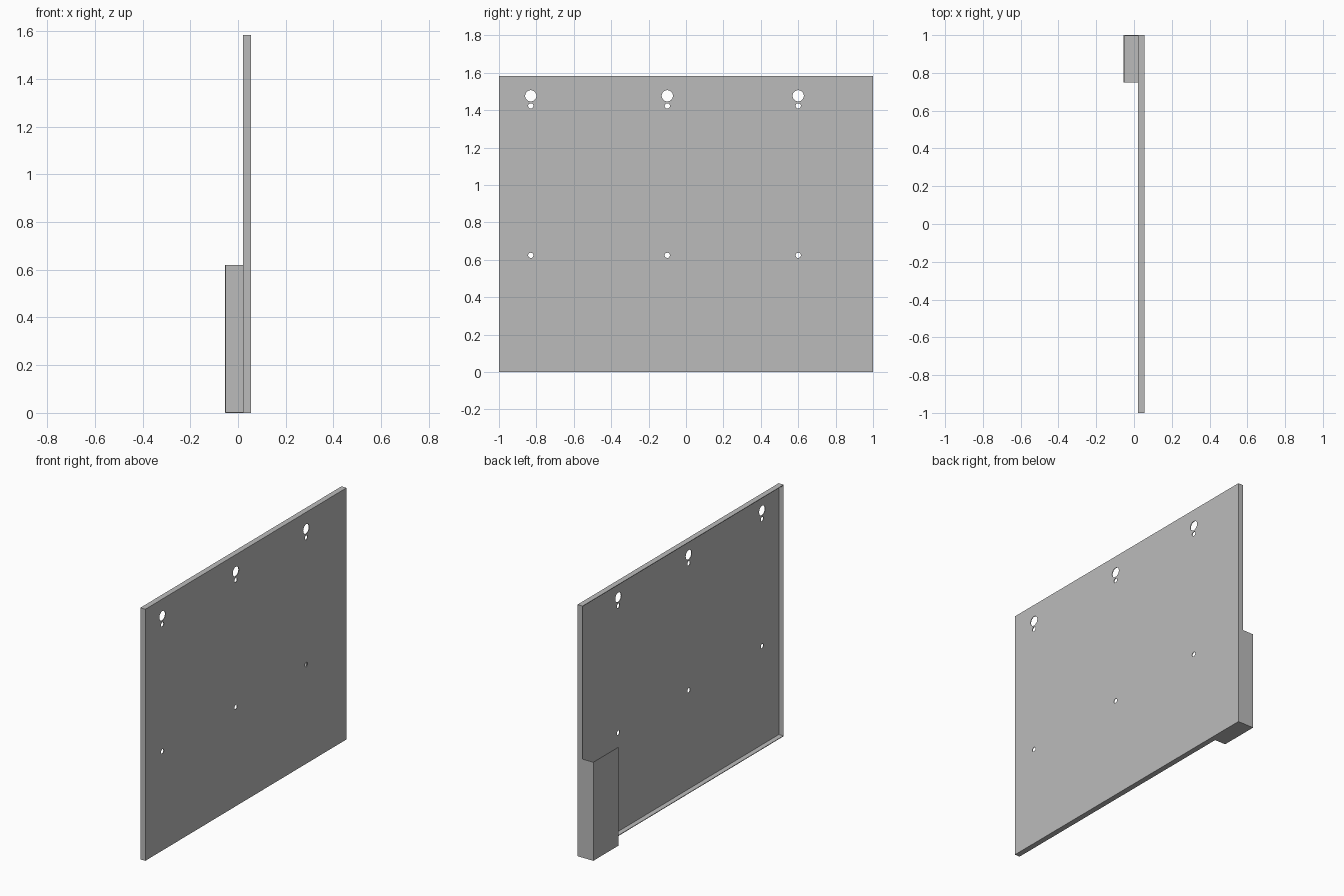
import bpy, bmesh
from mathutils import Matrix

cube = bpy.data.objects.get("Cube")
if cube:
    bpy.data.objects.remove(cube, do_unlink=True)

T = 0.004                       # sheet thickness
X_FACE, X_RIM, X_LIP = 0.055, 0.02, -0.055
TOP, LOW = 1.583, 0.62          # panel height, bracket height
LIP_Y = 0.75

grey = bpy.data.materials.new("sheet grey")
grey.use_nodes = True
colour = (0.5, 0.5, 0.5, 1)
grey.diffuse_color = colour
grey.node_tree.nodes["Principled BSDF"].inputs["Base Color"].default_value = colour


def add_object(name, bm):
    mesh = bpy.data.meshes.new(name)
    bm.to_mesh(mesh)
    bm.free()
    mesh.materials.append(grey)
    obj = bpy.data.objects.new(name, mesh)
    bpy.context.collection.objects.link(obj)
    return obj


def box(name, x, y, z):
    """Box between the given (low, high) limits."""
    bm = bmesh.new()
    bmesh.ops.create_cube(bm, size=1)
    for v in bm.verts:
        v.co = [lim[0] if c < 0 else lim[1] for c, lim in zip(v.co, (x, y, z))]
    return add_object(name, bm)


# Main panel sheet
panel = box("panel", (X_FACE - T, X_FACE), (-1, 1), (0, TOP))

# Mounting holes: three columns of a large hole, a small one and a lower one
bm = bmesh.new()
for y in (-0.83, -0.10, 0.60):
    for z, r in ((1.477, 0.03), (1.423, 0.014), (0.624, 0.014)):
        place = Matrix.Translation((X_FACE, y, z)) @ Matrix.Rotation(1.5707963, 4, 'Y')
        bmesh.ops.create_cone(bm, cap_ends=True, segments=32, radius1=r, radius2=r,
                              depth=0.04, matrix=place)
cutter = add_object("hole_cutter", bm)
cutter.hide_render = True
mod = panel.modifiers.new("holes", 'BOOLEAN')
mod.operation = 'DIFFERENCE'
mod.solver = 'EXACT'
mod.object = cutter
bpy.context.view_layer.objects.active = panel
bpy.ops.object.modifier_apply(modifier=mod.name)
bpy.data.objects.remove(cutter, do_unlink=True)

# Folded rim around the panel
rim = (X_RIM, X_FACE - T)
box("top_rim", rim, (-1, 1), (TOP - T, TOP))
box("bottom_rim", rim, (-1, 1), (0, T))
box("front_rim", rim, (-1, -1 + T), (T, TOP - T))
box("back_rim", rim, (1 - T, 1), (T, TOP - T))

# Corner bracket: side flange, floor and return lip, open at the top and front
box("bracket_side", (X_LIP + T, X_RIM), (1 - T, 1), (T, LOW))
box("bracket_floor", (X_LIP + T, X_RIM), (LIP_Y, 1), (0, T))
box("bracket_lip", (X_LIP, X_LIP + T), (LIP_Y, 1), (0, LOW))
